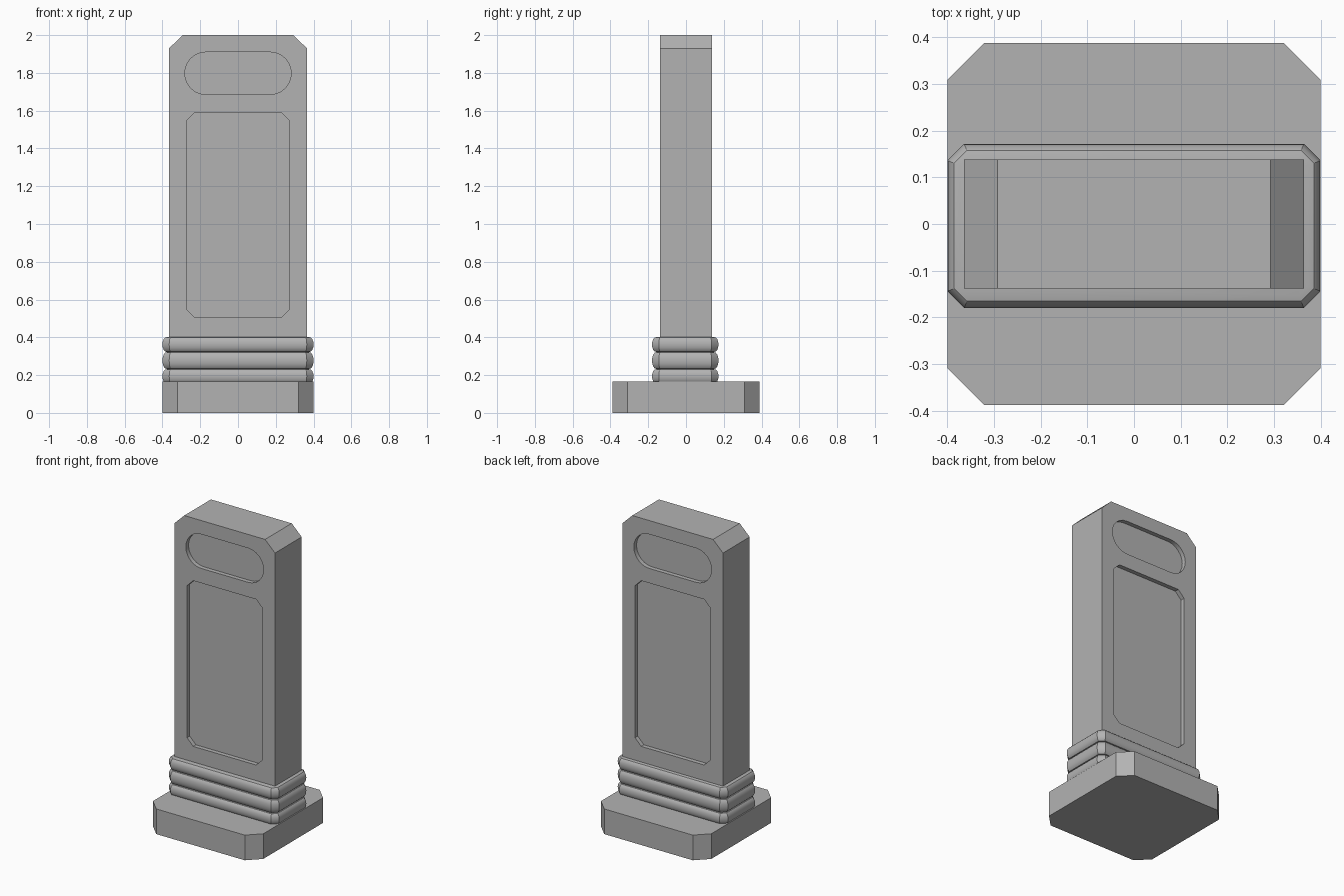
import bpy, bmesh, math
from mathutils import Vector

if "Cube" in bpy.data.objects:
    bpy.data.objects.remove(bpy.data.objects["Cube"])

stone = bpy.data.materials.new("grey_stone")
stone.use_nodes = True
stone.diffuse_color = (0.45, 0.45, 0.45, 1)
stone.node_tree.nodes["Principled BSDF"].inputs["Base Color"].default_value = (0.45, 0.45, 0.45, 1)


def make_object(name, bm):
    bmesh.ops.recalc_face_normals(bm, faces=bm.faces)
    mesh = bpy.data.meshes.new(name)
    bm.to_mesh(mesh)
    bm.free()
    mesh.materials.append(stone)
    obj = bpy.data.objects.new(name, mesh)
    bpy.context.collection.objects.link(obj)
    return obj


def chamfered(hx, hy, c):
    """Rectangle outline with cut corners, around the origin."""
    return [(hx, c - hy), (hx, hy - c), (hx - c, hy), (c - hx, hy),
            (-hx, hy - c), (-hx, c - hy), (c - hx, -hy), (hx - c, -hy)]


def loft(name, rings):
    """Skin a stack of matching closed outlines and cap both ends."""
    bm = bmesh.new()
    loops = [[bm.verts.new(p) for p in ring] for ring in rings]
    for a, b in zip(loops, loops[1:]):
        for i in range(len(a)):
            j = (i + 1) % len(a)
            bm.faces.new((a[i], a[j], b[j], b[i]))
    bm.faces.new(loops[0][::-1])
    bm.faces.new(loops[-1])
    return make_object(name, bm)


def upright(name, outline, zc, y0, y1):
    """Prism running along y from an x-z outline centred at height zc."""
    return loft(name, [[(x, y, z + zc) for x, z in outline] for y in (y0, y1)])


# Foot plinth with cut corners
loft("foot_plinth", [[(x, y, z) for x, y in chamfered(0.4, 0.388, 0.079)]
                     for z in (0, 0.165)])

# Three rounded mouldings around the bottom of the slab
rings = []
bands = [(0.155, 0.232), (0.232, 0.322), (0.322, 0.402)]
steps = 8
for low, high in bands:
    for i in range(steps + (high == bands[-1][1])):
        t = i / steps
        bulge = 0.027 * math.sin(math.pi * t) ** 0.8
        z = low + (high - low) * (1 - math.cos(math.pi * t)) / 2
        outline = chamfered(0.373 + bulge, 0.149 + bulge, 0.02 + 0.586 * bulge)
        rings.append([(x, y - 0.004, z) for x, y in outline])
mouldings = loft("base_mouldings", rings)

# Tall slab with cut top corners
slab = upright("slab", [(-0.365, -0.92), (0.365, -0.92), (0.365, 0.85),
                        (0.293, 0.92), (-0.293, 0.92), (-0.365, 0.85)],
               1.08, -0.138, 0.138)

# Recess outlines: a pill above a tall panel
radius, half = 0.112, 0.17
pill = []
for side in (1, -1):
    for i in range(13):
        a = math.pi * (i / 12 - 0.5)
        pill.append((side * (half + radius * math.cos(a)), side * radius * math.sin(a)))
panel = chamfered(0.273, 0.543, 0.045)

# Sink both recesses into the front and the back
for side in (-1, 1):
    for outline, zc in ((pill, 1.798), (panel, 1.047)):
        cutter = upright("recess_cutter", outline, zc, side * 0.11, side * 0.2)
        cutter.hide_render = True
        cut = slab.modifiers.new("recess", "BOOLEAN")
        cut.operation = "DIFFERENCE"
        cut.solver = "EXACT"
        cut.object = cutter
        bpy.context.view_layer.objects.active = slab
        bpy.ops.object.modifier_apply(modifier=cut.name)
        bpy.data.objects.remove(cutter)

# Smooth the mouldings and pill ends while keeping hard edges
bpy.ops.object.select_all(action="DESELECT")
for obj in (slab, mouldings):
    obj.select_set(True)
bpy.context.view_layer.objects.active = mouldings
bpy.ops.object.shade_smooth_by_angle(angle=math.radians(30))
